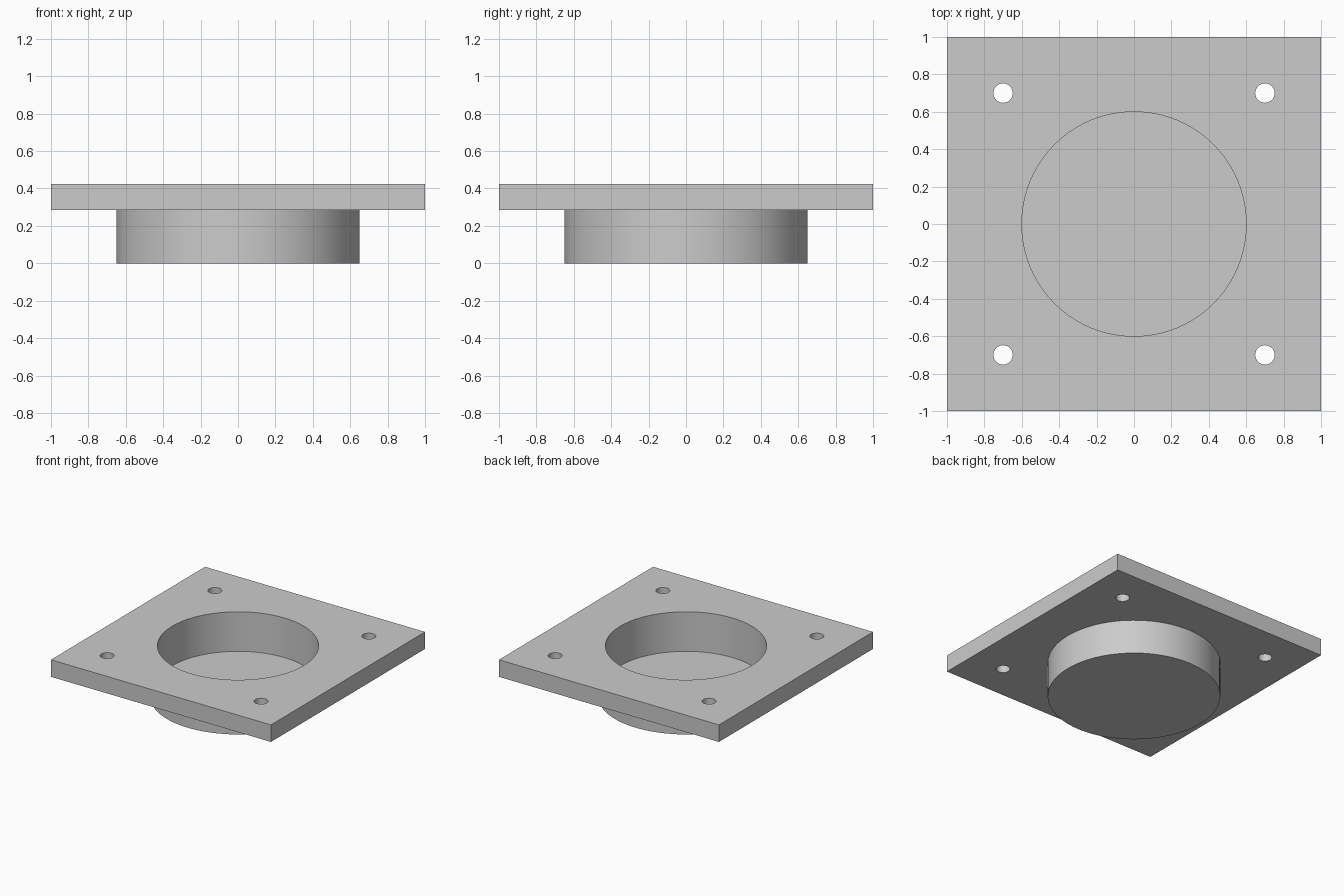
import bpy

default = bpy.data.objects.get("Cube")
if default:
    bpy.data.objects.remove(default, do_unlink=True)

# Heights and radii
TOP, PLATE_BOTTOM, FLOOR = 0.425, 0.285, 0.1
CUP_R, CAVITY_R, BOLT_R, BOLT_POS = 0.65, 0.6, 0.052, 0.7

# Single grey finish
grey = bpy.data.materials.new("grey_metal")
grey.use_nodes = True
colour = (0.6, 0.6, 0.6, 1)
grey.diffuse_color = colour
grey.node_tree.nodes["Principled BSDF"].inputs["Base Color"].default_value = colour


def cylinder(name, radius, z0, z1, x=0, y=0, sides=96):
    bpy.ops.mesh.primitive_cylinder_add(
        vertices=sides, radius=radius, depth=z1 - z0, location=(x, y, (z0 + z1) / 2))
    ob = bpy.context.object
    ob.name = name
    ob.data.materials.append(grey)
    return ob


def combine(target, other, operation):
    """Apply a boolean to target and discard the other solid."""
    mod = target.modifiers.new(other.name, 'BOOLEAN')
    mod.operation = operation
    mod.solver = 'EXACT'
    mod.object = other
    bpy.context.view_layer.objects.active = target
    bpy.ops.object.modifier_apply(modifier=mod.name)
    bpy.data.objects.remove(other, do_unlink=True)


# Square mounting plate
bpy.ops.mesh.primitive_cube_add(size=1, location=(0, 0, (TOP + PLATE_BOTTOM) / 2))
flange = bpy.context.object
flange.name = "flanged_cup"
flange.scale = (2, 2, TOP - PLATE_BOTTOM)
bpy.ops.object.transform_apply(location=True, rotation=False, scale=True)
flange.data.materials.append(grey)

# Round cup below the plate, overlapping into it, then hollowed from above
combine(flange, cylinder("cup", CUP_R, 0, (TOP + PLATE_BOTTOM) / 2), 'UNION')
combine(flange, cylinder("cavity", CAVITY_R, FLOOR, TOP + 0.1), 'DIFFERENCE')

# Four bolt holes
for sx in (-1, 1):
    for sy in (-1, 1):
        hole = cylinder("bolt_hole", BOLT_R, 0.2, 0.5, sx * BOLT_POS, sy * BOLT_POS, 32)
        combine(flange, hole, 'DIFFERENCE')

# Smooth round walls, crisp edges
bpy.ops.object.select_all(action='DESELECT')
flange.select_set(True)
bpy.context.view_layer.objects.active = flange
bpy.ops.object.shade_smooth_by_angle(angle=0.6)
